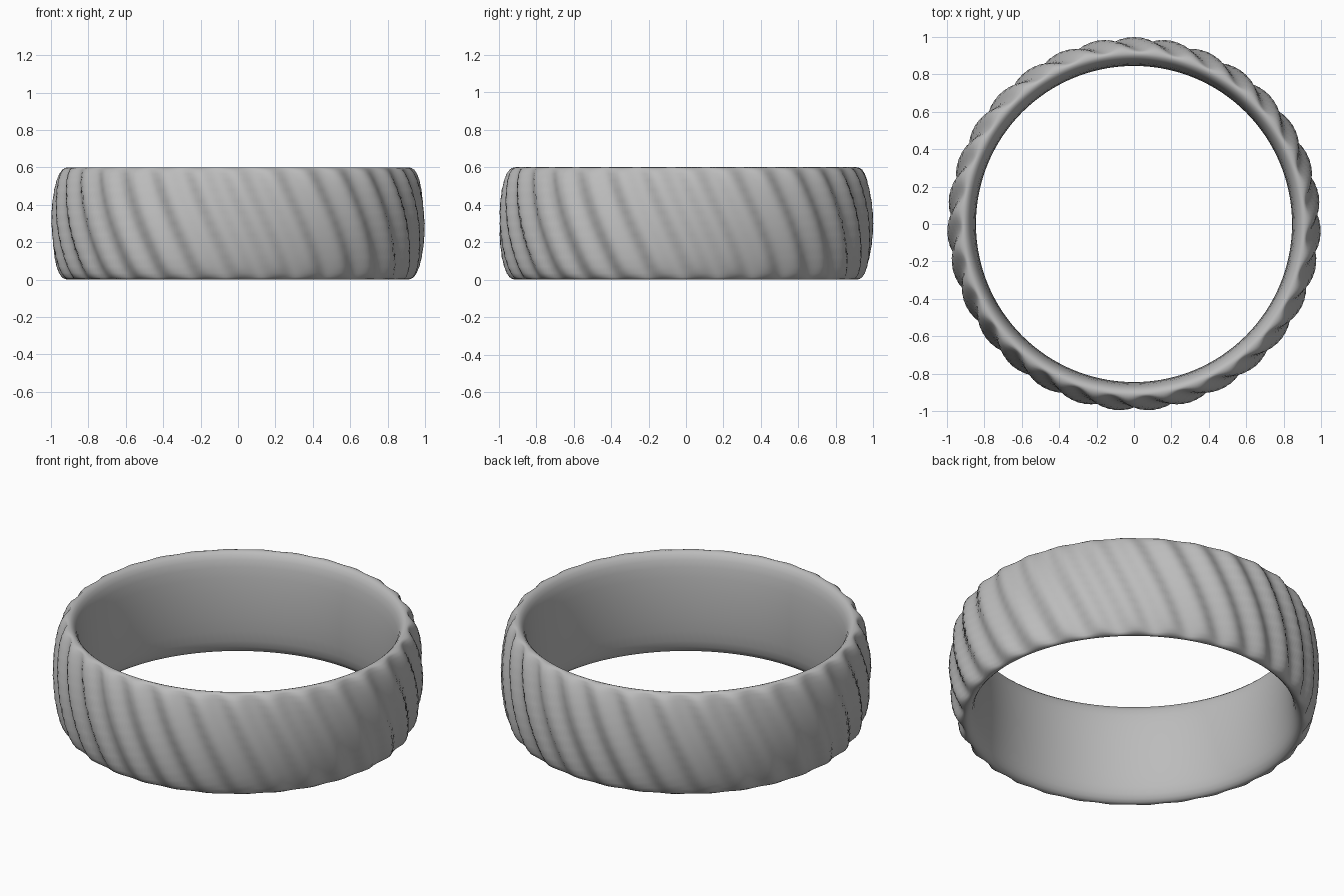
import bpy, bmesh, math
from math import sin, cos, pi, radians

cube = bpy.data.objects.get("Cube")
if cube:
    bpy.data.objects.remove(cube, do_unlink=True)

# Plain grey metal
metal = bpy.data.materials.new("grey metal")
metal.use_nodes = True
grey = (0.5, 0.5, 0.5, 1)
metal.diffuse_color = grey
metal.node_tree.nodes["Principled BSDF"].inputs["Base Color"].default_value = grey

LOBES = 31
SEGMENTS = LOBES * 12
TWIST = radians(16)
HALF = 0.3

# Upper half of the outer and inner wall: (radius, height above mid-plane, flute depth)
outer = [(1.0, 0, .032), (.998, .06, .032), (.993, .12, .032), (.984, .18, .032),
         (.972, .23, .03), (.958, .265, .026), (.943, .287, .018), (.927, .297, .008)]
rim = [(.91, .3, 0), (.897, .296, 0), (.883, .283, 0), (.87, .26, 0)]
inner = [(.86, .22, 0), (.852, .16, 0), (.847, .08, 0), (.845, 0, 0)]
upper = outer + rim + inner
profile = upper + [(r, -z, d) for r, z, d in reversed(upper[1:-1])]

# Sweep the profile round the axis, pressing slanted flutes into the outside
bm = bmesh.new()
rings = []
for i in range(SEGMENTS):
    a = 2 * pi * i / SEGMENTS
    ring = []
    for r, z, depth in profile:
        phase = LOBES * (a - pi / 2 + TWIST * z / (2 * HALF))
        rad = r - depth * (1 - cos(phase)) / 2
        ring.append(bm.verts.new((rad * cos(a), rad * sin(a), z + HALF)))
    rings.append(ring)

n = len(profile)
for i in range(SEGMENTS):
    a, b = rings[i], rings[(i + 1) % SEGMENTS]
    for j in range(n):
        k = (j + 1) % n
        bm.faces.new((a[j], b[j], b[k], a[k])).smooth = True
bmesh.ops.recalc_face_normals(bm, faces=bm.faces)

mesh = bpy.data.meshes.new("fluted_ring")
bm.to_mesh(mesh)
bm.free()
mesh.materials.append(metal)
band = bpy.data.objects.new("fluted_ring", mesh)
bpy.context.collection.objects.link(band)
